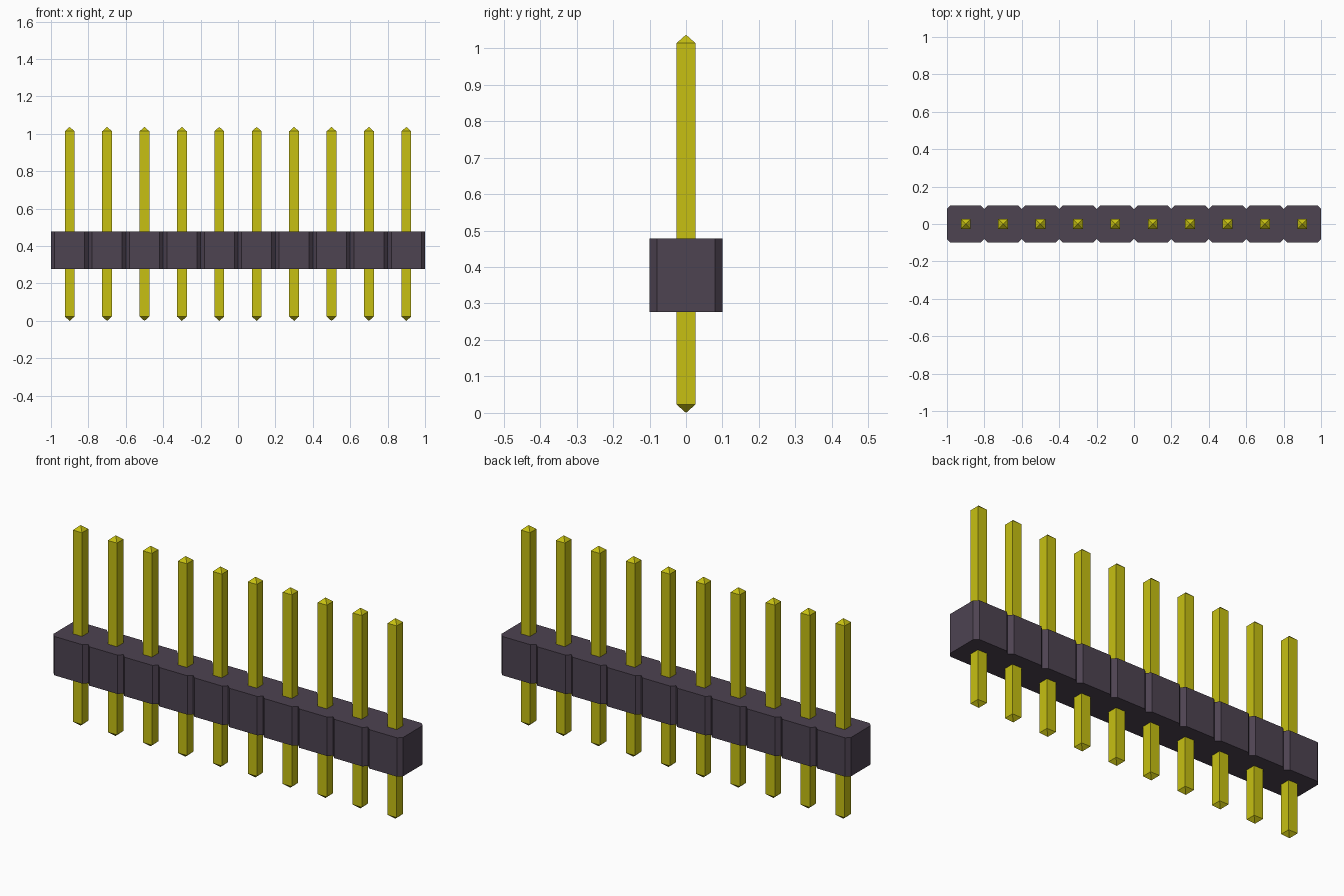
import bpy
import bmesh

if "Cube" in bpy.data.objects:
    bpy.data.objects.remove(bpy.data.objects["Cube"], do_unlink=True)

COUNT = 10
PITCH = 0.2
CHAMFER = 0.02
HALF = 0.1
BODY_BOTTOM, BODY_TOP = 0.277, 0.478
PIN_HALF, PIN_TOP, TIP = 0.026, 1.037, 0.023


def material(name, rgb):
    mat = bpy.data.materials.new(name)
    mat.use_nodes = True
    mat.diffuse_color = (*rgb, 1)
    mat.node_tree.nodes["Principled BSDF"].inputs["Base Color"].default_value = (*rgb, 1)
    return mat


def make_object(name, bm, mat):
    bmesh.ops.recalc_face_normals(bm, faces=bm.faces)
    mesh = bpy.data.meshes.new(name)
    bm.to_mesh(mesh)
    bm.free()
    mesh.materials.append(mat)
    obj = bpy.data.objects.new(name, mesh)
    bpy.context.collection.objects.link(obj)
    return obj


plastic = material("dark plum plastic", (0.075, 0.056, 0.083))
gold = material("yellow metal", (0.57, 0.53, 0.006))
centres = [(i - (COUNT - 1) / 2) * PITCH for i in range(COUNT)]

# Housing: one notched outline, extruded upwards
front = []
for x in centres:
    front += [(x - HALF, CHAMFER - HALF), (x - HALF + CHAMFER, -HALF),
              (x + HALF - CHAMFER, -HALF), (x + HALF, CHAMFER - HALF)]
# Neighbouring segments share the bottom of each notch
front = [p for i, p in enumerate(front) if i == 0 or i % 4 != 0]
outline = front + [(x, -y) for x, y in reversed(front)]
bm = bmesh.new()
base = bm.faces.new([bm.verts.new((x, y, BODY_BOTTOM)) for x, y in outline])
extruded = bmesh.ops.extrude_face_region(bm, geom=[base], use_keep_orig=True)
top = [v for v in extruded["geom"] if isinstance(v, bmesh.types.BMVert)]
bmesh.ops.translate(bm, verts=top, vec=(0, 0, BODY_TOP - BODY_BOTTOM))
make_object("housing", bm, plastic)

# Pin: square bar with a pyramid tip at each end
bm = bmesh.new()
corners = [(-1, -1), (1, -1), (1, 1), (-1, 1)]
low, high = [[bm.verts.new((x * PIN_HALF, y * PIN_HALF, z)) for x, y in corners]
             for z in (TIP, PIN_TOP - TIP)]
bottom_tip = bm.verts.new((0, 0, 0))
top_tip = bm.verts.new((0, 0, PIN_TOP))
for i in range(4):
    j = (i + 1) % 4
    bm.faces.new((low[i], low[j], high[j], high[i]))
    bm.faces.new((low[j], low[i], bottom_tip))
    bm.faces.new((high[i], high[j], top_tip))
pin = make_object("pin_1", bm, gold)

# Row of pins sharing one mesh
pin.location.x = centres[0]
for i, x in enumerate(centres[1:], 2):
    copy = pin.copy()
    copy.name = f"pin_{i}"
    copy.location.x = x
    bpy.context.collection.objects.link(copy)
